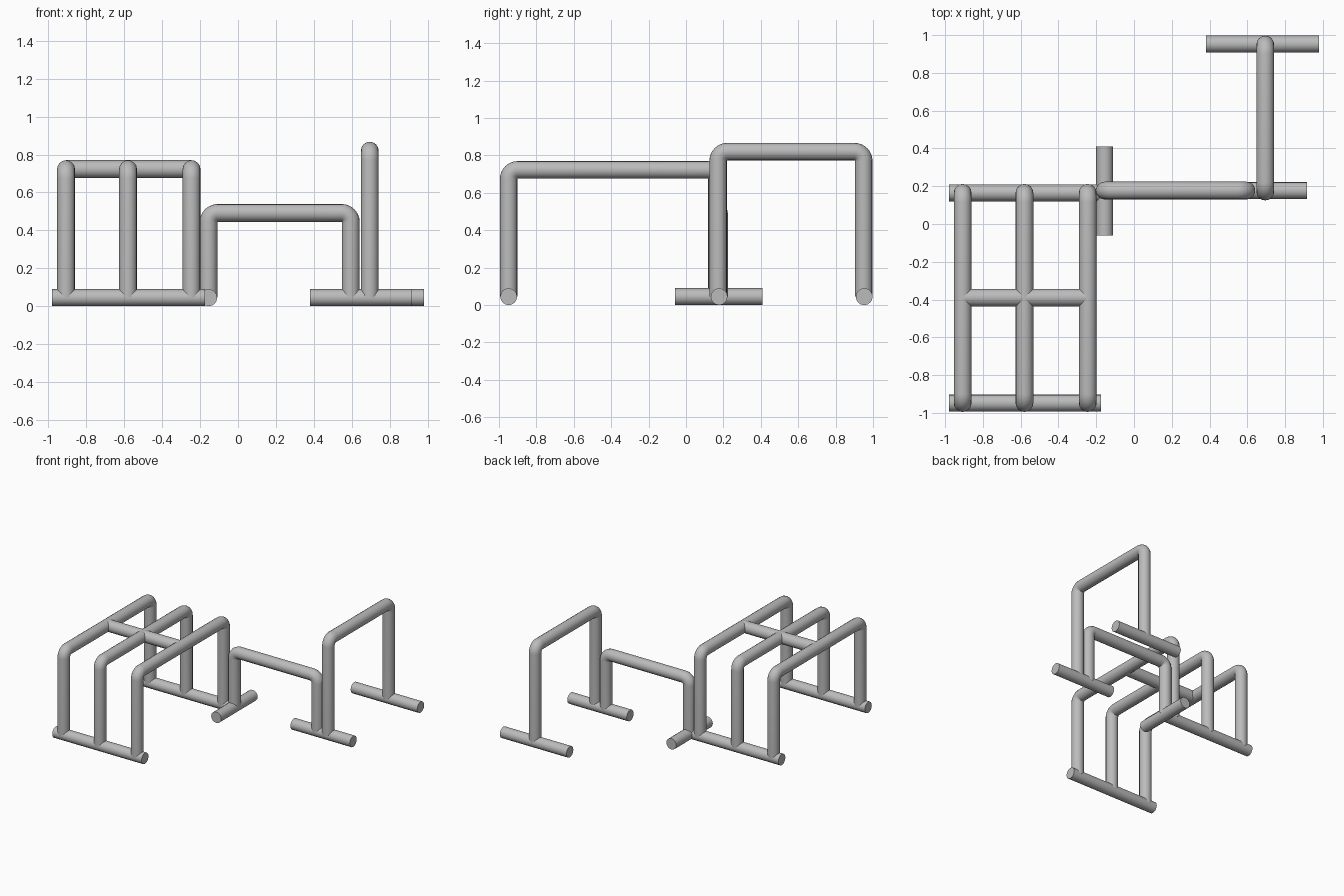
import bpy
import math
from mathutils import Vector

cube = bpy.data.objects.get("Cube")
if cube:
    bpy.data.objects.remove(cube, do_unlink=True)

# One painted steel colour
GREY = (0.5, 0.5, 0.5, 1.0)
steel = bpy.data.materials.new("grey steel")
steel.use_nodes = True
steel.diffuse_color = GREY
steel.node_tree.nodes["Principled BSDF"].inputs["Base Color"].default_value = GREY

PIPE = 0.047     # pipe radius
BEND = 0.049     # centre-line bend radius
FOOT_Z = 0.045   # height of the floor bars


def pipe(name, points, radius=PIPE):
    """Sweep a capped round pipe along a list of points."""
    curve = bpy.data.curves.new(name, 'CURVE')
    curve.dimensions = '3D'
    curve.bevel_depth = radius
    curve.bevel_resolution = 6
    curve.use_fill_caps = True
    spline = curve.splines.new('POLY')
    spline.points.add(len(points) - 1)
    for p, co in zip(spline.points, points):
        p.co = (*co, 1)
    obj = bpy.data.objects.new(name, curve)
    bpy.context.collection.objects.link(obj)
    bpy.ops.object.select_all(action='DESELECT')
    obj.select_set(True)
    bpy.context.view_layer.objects.active = obj
    bpy.ops.object.convert(target='MESH')
    obj = bpy.context.view_layer.objects.active
    obj.name = name
    obj.data.materials.clear()
    obj.data.materials.append(steel)
    bpy.ops.object.shade_smooth_by_angle(angle=math.radians(40))
    return obj


def hoop(name, start, end, top):
    """Two upright legs joined by a top rail with rounded corners."""
    a, b = Vector((*start, 0)), Vector((*end, 0))
    along = (b - a).normalized()
    up = Vector((0, 0, 1))
    path = [a + up * FOOT_Z]
    for corner, side in ((a, along), (b, -along)):
        centre = corner + side * BEND + up * (top - BEND)
        arc = [centre - side * BEND * math.cos(t) + up * BEND * math.sin(t)
               for t in (math.pi / 2 * i / 8 for i in range(9))]
        path += arc if corner is a else arc[::-1]
    path.append(b + up * FOOT_Z)
    pipe(name, path)


def floor_bar(name, start, end):
    pipe(name, [(*start, FOOT_Z), (*end, FOOT_Z)], FOOT_Z)


# Triple hoop frame with floor bars and a cross bar
FRONT, BACK = -0.948, 0.165
for name, x in (("right", -0.907), ("middle", -0.58), ("left", -0.245)):
    hoop(name + "_frame_hoop", (x, FRONT), (x, BACK), 0.723)
for name, y in (("front", FRONT), ("back", BACK)):
    floor_bar(name + "_frame_floor_bar", (-0.98, y), (-0.175, y))
pipe("frame_cross_bar", [(-0.907, -0.39, 0.723), (-0.245, -0.39, 0.723)])

# Low hoop with its two feet
hoop("low_hoop", (-0.155, 0.177), (0.595, 0.177), 0.492)
floor_bar("low_hoop_foot", (-0.155, -0.06), (-0.155, 0.41))
floor_bar("shared_foot", (0.38, 0.177), (0.915, 0.177))

# Tall hoop with its back foot
hoop("tall_hoop", (0.695, 0.172), (0.695, 0.95), 0.82)
floor_bar("tall_hoop_foot", (0.38, 0.953), (0.98, 0.953))
